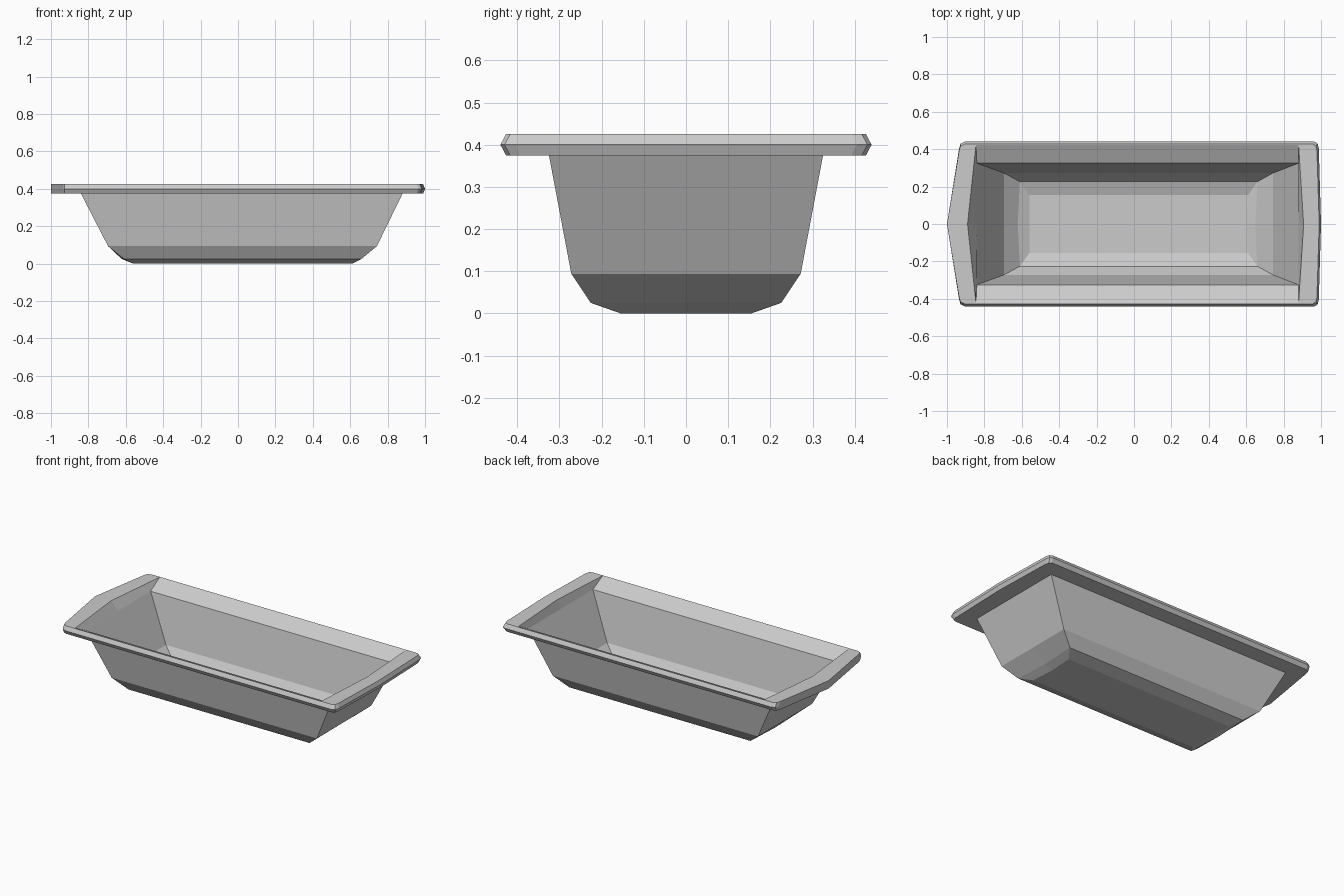
import bpy, bmesh

if "Cube" in bpy.data.objects:
    bpy.data.objects.remove(bpy.data.objects["Cube"])

mat = bpy.data.materials.new("pale grey enamel")
mat.diffuse_color = (0.6, 0.6, 0.6, 1)
mat.use_nodes = True
mat.node_tree.nodes["Principled BSDF"].inputs["Base Color"].default_value = mat.diffuse_color


def ring(half, z):
    """Closed loop from a half outline (first and last points on y = 0)."""
    pts = half + [(x, -y) for x, y in reversed(half[1:-1])]
    return [(x, y, z) for x, y in pts]


def loft(name, rings, cap=False, close=False):
    bm = bmesh.new()
    loops = [[bm.verts.new(p) for p in r] for r in rings]
    pairs = list(zip(loops, loops[1:]))
    if close:
        pairs.append((loops[-1], loops[0]))
    for a, b in pairs:
        n = len(a)
        for i in range(n):
            j = (i + 1) % n
            bm.faces.new((a[i], a[j], b[j], b[i]))
    if cap:
        bm.faces.new(loops[-1])
    bmesh.ops.remove_doubles(bm, verts=bm.verts, dist=0.0005)
    bmesh.ops.recalc_face_normals(bm, faces=bm.faces)
    me = bpy.data.meshes.new(name)
    bm.to_mesh(me)
    bm.free()
    me.materials.append(mat)
    ob = bpy.data.objects.new(name, me)
    bpy.context.collection.objects.link(ob)
    return ob


# Basin: thin open shell, narrowing in steps to a flat floor
def level(xl, xr, y, z, bow_l=0, bow_r=0):
    return ring([(xl + bow_l, 0), (xl, y), (xr, y), (xr + bow_r, 0)], z)


loft("tub_basin", [
    level(-0.84, 0.88, 0.325, 0.375),
    level(-0.695, 0.743, 0.272, 0.094),
    level(-0.61, 0.66, 0.226, 0.025, -0.012, -0.012),
    level(-0.56, 0.61, 0.155, 0.0, 0, -0.01),
], cap=True)

# Rim: pointed left end, slightly bowed right end, bevelled outer edge
outer = [(-1, 0), (-0.935, 0.405), (-0.927, 0.43), (-0.905, 0.44),
         (0.965, 0.44), (0.982, 0.43), (0.988, 0.405), (1, 0)]
inset = [(x - 0.01 if x > 0.9 else x, y * 0.97) for x, y in outer]


def four(xl_mid, xl, xr, xr_mid, y):
    """Four-point half outline with corners repeated to match the rim."""
    return [(xl_mid, 0)] + [(xl, y)] * 3 + [(xr, y)] * 3 + [(xr_mid, 0)]


loft("tub_rim", [
    ring(four(-0.84, -0.84, 0.88, 0.88, 0.325), 0.375),
    ring(inset, 0.375),
    ring(outer, 0.40),
    ring(inset, 0.425),
    ring(four(-0.89, -0.845, 0.88, 0.907, 0.423), 0.425),
], close=True)
